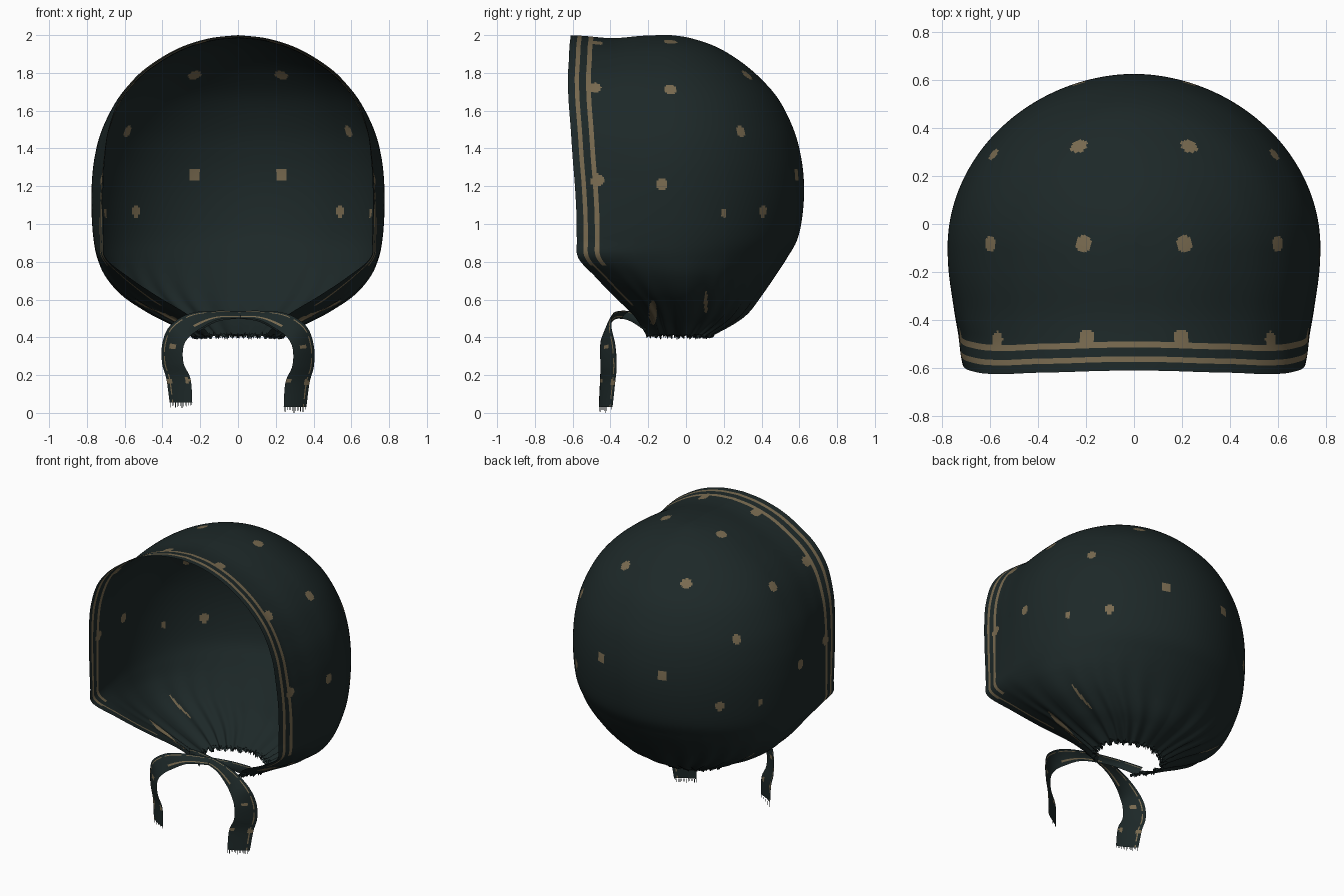
import bpy, bmesh, math, random
from mathutils import Vector

if "Cube" in bpy.data.objects:
    bpy.data.objects.remove(bpy.data.objects["Cube"])

random.seed(4)


def material(name, rgb):
    m = bpy.data.materials.new(name)
    m.diffuse_color = (*rgb, 1)
    m.use_nodes = True
    m.node_tree.nodes["Principled BSDF"].inputs["Base Color"].default_value = m.diffuse_color
    return m


CLOTH = material("dark green cloth", (0.0122, 0.0212, 0.0212))
TAN = material("tan print", (0.19, 0.145, 0.08))


def spline(rows, t):
    """Smooth interpolation through equal-length tuples, t from 0 to 1."""
    n = len(rows) - 1
    i = min(int(t * n), n - 1)
    u = t * n - i
    p0, p1, p2, p3 = (rows[max(0, min(n, i + k))] for k in (-1, 0, 1, 2))
    return [0.5 * (2 * b + (c - a) * u + (2 * a - 5 * b + 4 * c - d) * u * u
                   + (3 * b - a - 3 * c + d) * u ** 3)
            for a, b, c, d in zip(p0, p1, p2, p3)]


def grid_object(name, grid, is_tan):
    """Sheet from rows of points; is_tan(row, column, centre) picks the print."""
    bm = bmesh.new()
    vs = [[bm.verts.new(p) for p in row] for row in grid]
    for i in range(len(vs) - 1):
        for j in range(len(vs[0]) - 1):
            f = bm.faces.new((vs[i][j], vs[i + 1][j], vs[i + 1][j + 1], vs[i][j + 1]))
            f.smooth = True
            f.material_index = int(is_tan(i, j, f.calc_center_median()))
    me = bpy.data.meshes.new(name)
    bm.to_mesh(me)
    bm.free()
    me.materials.append(CLOTH)
    me.materials.append(TAN)
    ob = bpy.data.objects.new(name, me)
    bpy.context.collection.objects.link(ob)
    return ob


# Hood levels: height, half width, half width at face edge, face edge y, back y, widest y
LEVELS = [
    (2.00, 0.00, 0.00, -.610, -.08, -.20),
    (1.985, .14, .145, -.612, .02, -.16),
    (1.94, .285, .295, -.617, .155, -.13),
    (1.87, .415, .425, -.620, .275, -.12),
    (1.78, .535, .54, -.625, .385, -.11),
    (1.66, .638, .63, -.622, .49, -.10),
    (1.50, .72, .685, -.610, .57, -.10),
    (1.35, .76, .705, -.600, .61, -.10),
    (1.20, .775, .714, -.588, .625, -.10),
    (1.05, .775, .714, -.580, .617, -.10),
    (0.92, .765, .71, -.578, .59, -.10),
    (0.82, .745, .70, -.570, .535, -.10),
    (0.72, .70, .58, -.480, .47, -.08),
    (0.62, .61, .43, -.385, .40, -.06),
    (0.53, .47, .28, -.290, .33, -.05),
    (0.47, .35, .20, -.245, .25, -.05),
    (0.40, .22, .14, -.205, .12, -.04),
]
# Column distances back from the face edge, with breaks at the stripe borders
OFFSETS = [0, .012, .024, .036, .047, .059, .072, .084, .096, .109, .121]
STRIPE_COLUMNS = (3, 4, 8, 9)
FRONT, BACK, ROWS = 40, 84, 240


def hood_row(t):
    z, w, xf, f, b, yc = spline(LEVELS, t)
    w, xf = max(w, 0), max(xf, 0)
    depth = yc - f
    squeeze = min(1, depth / 0.3)
    ys = [f + o * squeeze for o in OFFSETS]
    ys += [ys[-1] + (yc - ys[-1]) * k / FRONT for k in range(1, FRONT + 1)]
    pts = [(w - (w - xf) * ((yc - y) / depth) ** 2, y) for y in ys]
    for k in range(1, BACK + 1):
        a = math.pi / 2 * k / BACK
        pts.append((w * max(math.cos(a), 0) ** 1.04 if k < BACK else 0, yc + (b - yc) * math.sin(a)))
    gather = max(0, min(1, (0.88 - z) / 0.4)) ** 2
    upper = max(0, min(1, (z - 0.85) / 0.4))
    row = []
    for k, (x, y) in enumerate(pts):
        u = k / (len(pts) - 1)
        # gathered pleats towards the neck, fading at the face edge and centre back
        pleat = 0.016 * gather * math.sin(52 * u + 3 * math.sin(9 * u)) * math.sin(math.pi * u) ** 0.5 if 0 < u < 1 else 0
        r = math.hypot(x, y) or 1
        # shallow valley behind the flared brim
        s = 1 - 0.02 * upper * math.exp(-((y - f - 0.22) / 0.13) ** 2)
        sx = s - 0.014 * upper * math.exp(-((y - f - 0.12) / 0.06) ** 2)
        zz = 1.2 + (z - 1.2) * s if z > 1.2 else z
        if t > 0.985:
            zz += random.uniform(-0.012, 0.018)
        row.append(Vector(((x + pleat * x / r) * sx, y + pleat * y / r, zz)))
    return row


hood = [hood_row(i / ROWS) for i in range(ROWS + 1)]

# Printed spots, snapped to the nearest place on the cloth: x, y, z, sideways squeeze
SPOTS = [
    (.235, .345, 1.81, 1), (.595, .305, 1.49, 1.4), (.215, -.08, 1.97, 1), (.60, -.08, 1.72, 1),
    (.775, -.13, 1.21, 1.15), (.20, -.475, 1.96, 1), (.60, -.48, 1.745, 1), (.72, -.475, 1.23, 1),
    (.238, .59, 1.26, 1), (.535, .405, 1.07, 1.3),
]
points = [p for row in hood for p in row]
spots = [(min(points, key=lambda p: (p - Vector(s[:3])).length), s[3]) for s in SPOTS]
# Spots stretched by the gathers: y, z, half width, half height
STREAKS = [(-.175, .53, .02, .065), (.105, .59, .010, .06), (.20, 1.06, .010, .027)]


def in_spot(c, p, squeeze):
    d = c - p
    return (d.x ** 2 + d.y ** 2) * squeeze ** 2 + d.z ** 2 < 0.035 ** 2


def hood_print(i, j, c):
    if j in STRIPE_COLUMNS and (c.z > 0.78 or (j == 4 and c.z > 0.57)):
        return True
    if any(in_spot(c, *s) for s in spots):
        return True
    return c.x > 0.2 and any(((c.y - y) / a) ** 2 + ((c.z - z) / b) ** 2 < 1 for y, z, a, b in STREAKS)


bonnet = grid_object("bonnet_hood", hood, hood_print)
mirror = bonnet.modifiers.new("Mirror", "MIRROR")
mirror.use_clip = True
mirror.merge_threshold = 0.0005

# Chin ties: centre point, then half-width vector towards the outer edge
TIE = [
    (-.22, -.20, .46, -.01, .01, .03),
    (-.12, -.27, .505, -.01, .015, .022),
    (0, -.315, .518, 0, .018, .02),
    (.12, -.36, .516, .01, .02, .024),
    (.23, -.40, .485, .03, .015, .04),
    (.31, -.42, .43, .052, .025, .028),
    (.345, -.415, .35, .056, .04, .008),
    (.345, -.41, .25, .057, .043, 0),
    (.315, -.415, .16, .064, .04, 0),
    (.302, -.425, .03, .060, .036, 0),
]
LENGTH, ACROSS = 90, [-1, -.8, -.55, -.3, 0, .3, .55, .68, .78, 1]


def tie(name, side, lift):
    grid = []
    for i in range(LENGTH + 1):
        t = i / LENGTH
        x, y, z, a, b, c = spline(TIE, t)
        z += lift * max(0, t - 0.55) / 0.45
        y -= 0.012 * (side < 0) * math.exp(-((t - .25) / .15) ** 2)
        grid.append([Vector((side * (x + a * v), y + b * v - 0.008 * (1 - v * v), z + c * v)) for v in ACROSS])

    def tie_print(i, j, c):
        spot = any((c.z - z) ** 2 + (abs(c.x) - x) ** 2 < 0.00025 for x, z in ((.345, .35), (.27, .17), (.36, .165)))
        return spot or (j == 7 and i % 11 < 9) or (j == 2 and 18 < i < 42)

    grid_object(name, grid, tie_print)
    # Frayed threads at the end of the tie
    a, b = grid[-1][0], grid[-1][-1]
    bm = bmesh.new()
    for k in range(14):
        p = a.lerp(b, (k + 0.2) / 14)
        q = a.lerp(b, (k + 0.55) / 14)
        drop = Vector((0, 0, -(0.03 if k == 6 else random.uniform(0.012, 0.028))))
        bm.faces.new([bm.verts.new(v) for v in (p, q, q + drop, p + drop)])
    me = bpy.data.meshes.new(name + "_fringe")
    bm.to_mesh(me)
    bm.free()
    me.materials.append(CLOTH)
    bpy.context.collection.objects.link(bpy.data.objects.new(name + "_fringe", me))


tie("right_tie", 1, 0)
tie("left_tie", -1, 0.025)
